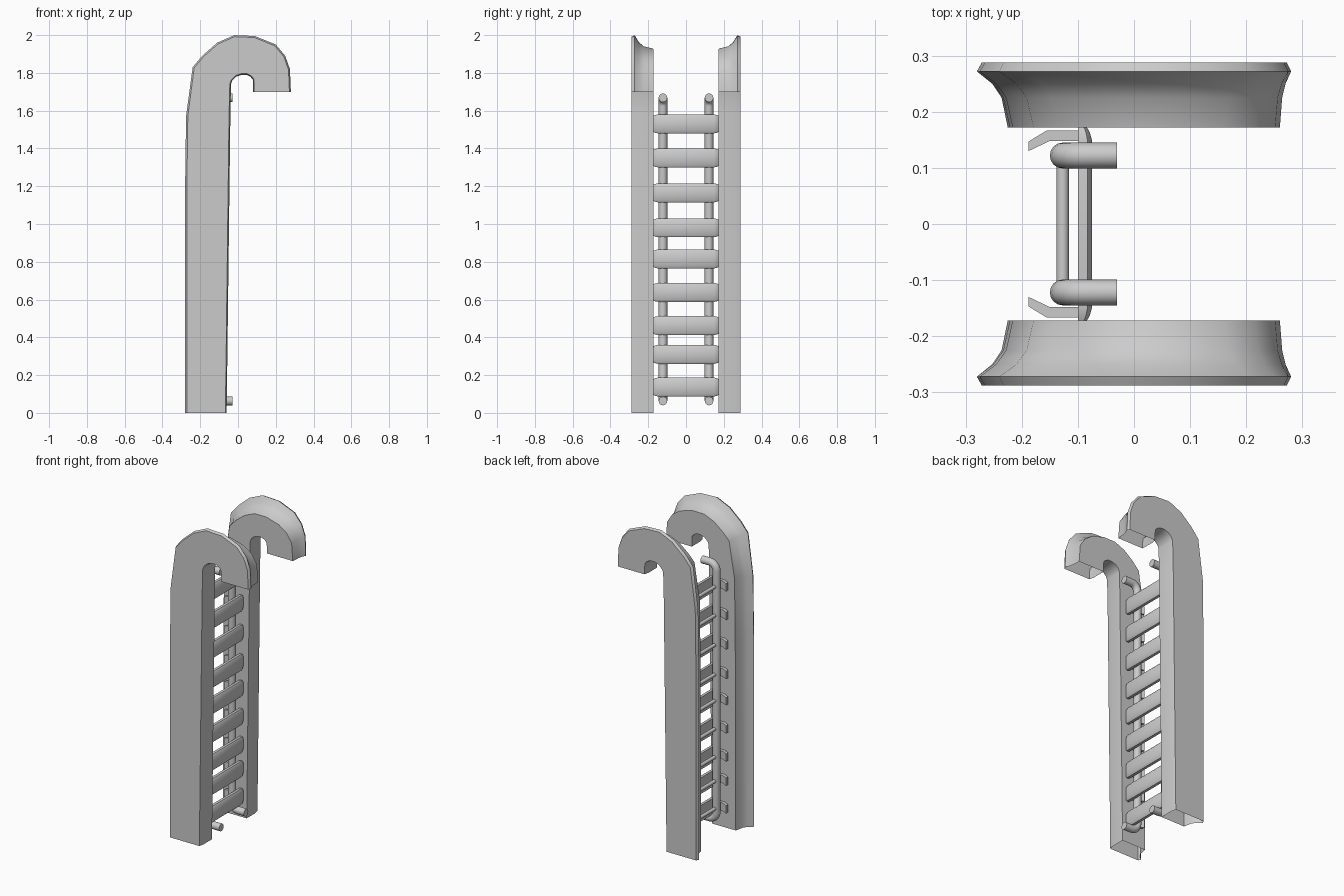
import bpy, bmesh, math
from mathutils import Vector

cube = bpy.data.objects.get("Cube")
if cube:
    bpy.data.objects.remove(cube, do_unlink=True)

grey = bpy.data.materials.new("light_grey")
grey.use_nodes = True
colour = (0.6, 0.6, 0.6, 1)
grey.diffuse_color = colour
grey.node_tree.nodes["Principled BSDF"].inputs["Base Color"].default_value = colour


def finish(name, bm, angle=35):
    """Turn a bmesh into a named, shaded object."""
    bmesh.ops.recalc_face_normals(bm, faces=bm.faces)
    mesh = bpy.data.meshes.new(name)
    bm.to_mesh(mesh)
    bm.free()
    mesh.materials.append(grey)
    ob = bpy.data.objects.new(name, mesh)
    bpy.context.collection.objects.link(ob)
    bpy.ops.object.select_all(action='DESELECT')
    ob.select_set(True)
    bpy.context.view_layer.objects.active = ob
    bpy.ops.object.shade_smooth_by_angle(angle=math.radians(angle))
    return ob


def loft(bm, rings, caps=False):
    """Skin closed rings of points."""
    rows = [[bm.verts.new(p) for p in ring] for ring in rings]
    n = len(rows[0])
    for a, b in zip(rows, rows[1:]):
        for k in range(n):
            bm.faces.new((a[k], a[(k + 1) % n], b[(k + 1) % n], b[k]))
    if caps:
        bm.faces.new(rows[0])
        bm.faces.new(rows[-1])


def extrude_plan(bm, outline, z, height):
    """Prism over an outline in the ground plane."""
    loft(bm, [[(x, y, z + s * height / 2) for x, y in outline] for s in (-1, 1)], True)


# Cane-shaped side rail: outer edge x, z, inner edge x, z, share of flange inset
stations = [
    (-.28, 0, -.06, 0, .25), (-.28, 1.2, -.045, 1.2, .25),
    (-.275, 1.57, -.04, 1.6, .25), (-.24, 1.83, -.037, 1.74, .3),
    (-.19, 1.89, -.03, 1.76, .33), (-.11, 1.96, -.01, 1.78, .35),
    (-.02, 2, .02, 1.79, .35), (.09, 1.995, .045, 1.79, .33),
    (.2, 1.95, .065, 1.78, .28), (.25, 1.89, .078, 1.765, .2),
    (.275, 1.82, .08, 1.74, .12), (.28, 1.7, .08, 1.7, .1)]


def rail_ring(station, side):
    ox, oz, ix, iz, inset = station
    outer, inner = Vector((ox, oz)), Vector((ix, iz))
    # flange bevel, lip, hollow curve, then body
    section = [(.97, .288), (.04, .288), (0, .272), (inset * .5, .25),
               (inset * .8, .225), (inset, .172), (1, .172), (1, .258)]
    ring = []
    for t, y in section:
        p = outer.lerp(inner, t)
        ring.append((p.x, side * y, p.y))
    return ring


for side, label in ((-1, "right"), (1, "left")):
    bm = bmesh.new()
    loft(bm, [rail_ring(s, side) for s in stations])
    finish(label + "_side_rail", bm)

# Vertical pipes with both ends bent forward
radius, bend, px = .023, .045, -.127
low, high, tip = .063, 1.668, -.03
path = [(tip, low)]
for k in range(6):
    a = math.pi / 2 * k / 5
    path.append((px + bend * (1 - math.sin(a)), low + bend * (1 - math.cos(a))))
path += [(x, low + high - z) for x, z in reversed(path)]
for side, label in ((-1, "right"), (1, "left")):
    rings = []
    for i, (x, z) in enumerate(path):
        a, b = path[max(i - 1, 0)], path[min(i + 1, len(path) - 1)]
        d = Vector((b[0] - a[0], b[1] - a[1])).normalized()
        ring = []
        for k in range(16):
            t = math.tau * k / 16
            u = radius * math.cos(t)
            ring.append((x - d.y * u, side * .122 + radius * math.sin(t), z + d.x * u))
        rings.append(ring)
    bm = bmesh.new()
    loft(bm, rings, True)
    finish(label + "_pipe", bm)

# Rungs: broad slats with bent end tabs, and a thin rod behind each
slat_profile = [(-.1, -.05), (-.083, -.05), (-.075, -.038),
                (-.075, .038), (-.083, .05), (-.1, .05)]
half_slat = [(.15, 1), (.163, .85), (.172, .65)]
tab = [(-.095, .167), (-.155, .167), (-.188, .147),
       (-.188, .13), (-.15, .148), (-.095, .148)]
levels = [.137, .31, .462, .638, .815, .98, 1.165, 1.35, 1.53]
for n, z in enumerate(levels, 1):
    bm = bmesh.new()
    ends = [(-y, s) for y, s in reversed(half_slat)] + half_slat
    loft(bm, [[(-.1 + (x + .1) * s, y, z + h * (.6 + .4 * s)) for x, h in slat_profile]
              for y, s in ends], True)
    for side in (-1, 1):
        extrude_plan(bm, [(x, side * y) for x, y in tab], z, .05)
    finish(f"rung_{n}", bm)

    bm = bmesh.new()
    loft(bm, [[(px + .011 * math.cos(math.tau * k / 12), y,
                z + .011 * math.sin(math.tau * k / 12)) for k in range(12)]
              for y in (-.12, .12)], True)
    finish(f"rod_{n}", bm)
